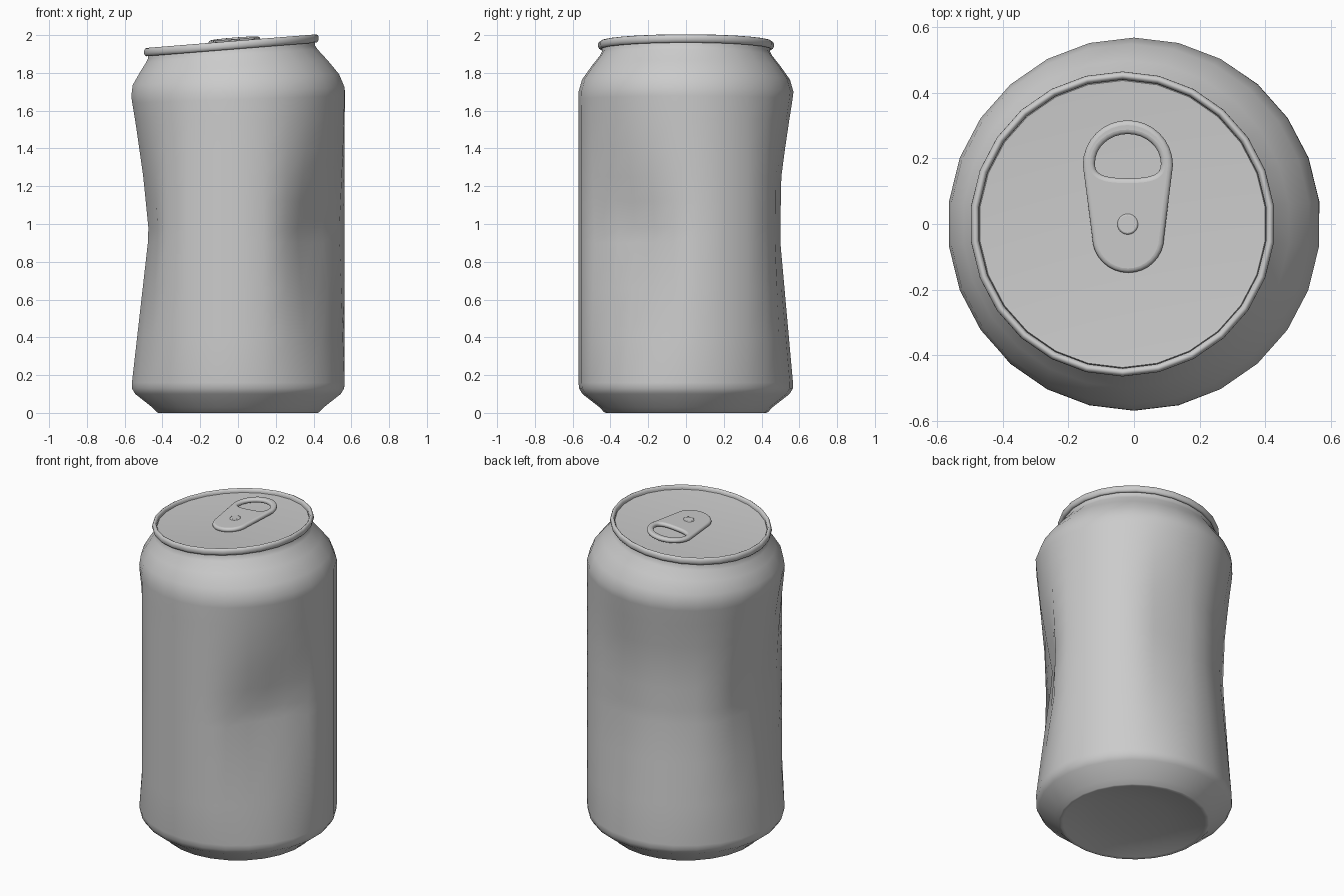
import bpy, bmesh
from math import sin, cos, pi, radians, degrees, atan
from mathutils import Matrix

if "Cube" in bpy.data.objects:
    bpy.data.objects.remove(bpy.data.objects["Cube"])

SIDES = 26
SLOPE = 0.08      # tilt of the crushed top
SHIFT = -0.035    # sideways slip of the top

# Dents: centre angle, full half-width, outer half-width, depth, height profile
DENTS = [
    (103, 28, 54, 0.071, [(0.13, 0), (0.92, 1), (1.27, 0.9), (1.7, 0)]),
    (182, 24, 43, 0.091, [(0.13, 0), (0.9, 0.97), (0.98, 1), (1.25, 0.7), (1.7, 0)]),
    (-34, 13, 35, 0.095, [(0.13, 0), (0.9, 0.95), (0.98, 1), (1.4, 0.3), (1.7, 0)]),
]


def clamp(v):
    return max(0.0, min(1.0, v))


def lerp_table(table, z):
    for (z0, v0), (z1, v1) in zip(table, table[1:]):
        if z0 <= z <= z1:
            return v0 + (v1 - v0) * (z - z0) / (z1 - z0)
    return 0.0


def dent(angle, z):
    total = 0.0
    for centre, inner, outer, depth, heights in DENTS:
        d = abs((degrees(angle) - centre + 180) % 360 - 180)
        t = clamp((outer - d) / (outer - inner))
        total += depth * t * t * (3 - 2 * t) * lerp_table(heights, z)
    return total


def crushed(r, angle, z):
    """Point of the can after denting and tilting the top."""
    r -= dent(angle, z) if r > 0.5 else 0
    x, y = r * cos(angle), r * sin(angle)
    tilt = SLOPE * clamp((z - 1.5) / 0.4)
    return x + SHIFT * clamp((z - 1.7) / 0.2), y, z + tilt * x


def smooth(ob, angle=40):
    bpy.ops.object.select_all(action='DESELECT')
    ob.select_set(True)
    bpy.context.view_layer.objects.active = ob
    bpy.ops.object.shade_smooth_by_angle(angle=radians(angle))


def revolve(name, profile, angle):
    bm = bmesh.new()
    rings = []
    for r, z in profile:
        if r == 0:
            rings.append([bm.verts.new(crushed(0, 0, z))] * SIDES)
        else:
            rings.append([bm.verts.new(crushed(r, pi / 2 + 2 * pi * k / SIDES, z))
                          for k in range(SIDES)])
    for a, b in zip(rings, rings[1:]):
        for k in range(SIDES):
            n = (k + 1) % SIDES
            bm.faces.new(list(dict.fromkeys([a[k], a[n], b[n], b[k]])))
    bmesh.ops.recalc_face_normals(bm, faces=bm.faces)
    mesh = bpy.data.meshes.new(name)
    bm.to_mesh(mesh)
    bm.free()
    ob = bpy.data.objects.new(name, mesh)
    bpy.context.collection.objects.link(ob)
    smooth(ob, angle)
    return ob


def loop(cy_top, w_top, h_top, cy_low, w_low, h_low, power=1.0, n=16):
    """Closed outline: elliptical arc above, (super)elliptical arc below."""
    pts = [(w_top * cos(pi * i / n), cy_top + h_top * sin(pi * i / n)) for i in range(n + 1)]
    for i in range(n + 1):
        c, s = -cos(pi * i / n), sin(pi * i / n)
        sign = 1 if c > 0 else -1
        pts.append((w_low * sign * abs(c) ** power, cy_low - h_low * abs(s) ** power))
    # drop coincident neighbours
    return [p for i, p in enumerate(pts)
            if abs(p[0] - pts[i - 1][0]) + abs(p[1] - pts[i - 1][1]) > 1e-4]


# Body with shallow domed base, dented wall and shoulder
revolve("can_body", [
    (0, 0.05), (0.2, 0.043), (0.33, 0.025), (0.41, 0.004), (0.425, 0), (0.434, 0.004),
    (0.458, 0.03), (0.548, 0.10), (0.566, 0.13), (0.569, 0.16), (0.569, 0.4), (0.569, 0.66),
    (0.569, 0.9), (0.569, 0.98), (0.569, 1.12), (0.569, 1.25), (0.569, 1.4), (0.569, 1.55),
    (0.57, 1.66), (0.569, 1.7), (0.55, 1.765), (0.50, 1.835), (0.457, 1.89),
    (0.446, 1.91), (0.443, 1.94)], 60)

# Lid with rolled rim
rim = [(0.453 + 0.013 * cos(a), 1.946 + 0.022 * sin(a))
       for a in (radians(d) for d in range(-120, 196, 35))]
revolve("lid", rim + [(0.438, 1.945), (0.43, 1.944), (0, 1.944)], 60)

# Pull tab: flat plate with a finger hole
lid_frame = Matrix.Rotation(-atan(SLOPE), 4, 'Y')
BEVEL = 0.014
curve = bpy.data.curves.new("pull_tab", 'CURVE')
curve.dimensions = '2D'
curve.fill_mode = 'BOTH'
curve.bevel_depth = BEVEL
curve.bevel_resolution = 3
curve.offset = -BEVEL
for pts in (loop(0.18, 0.138, 0.137, -0.04, 0.11, 0.109),
            loop(0.185, 0.101, 0.09, 0.185, 0.101, 0.045, 0.7)):
    spline = curve.splines.new('POLY')
    spline.points.add(len(pts) - 1)
    for p, (x, y) in zip(spline.points, pts):
        p.co = (x, y, 0, 1)
    spline.use_cyclic_u = True
tab = bpy.data.objects.new("pull_tab", curve)
bpy.context.collection.objects.link(tab)
tab.matrix_world = (Matrix.Translation((-0.018, 0, 1.96)) @ lid_frame
                    @ Matrix.Rotation(radians(2.5), 4, 'X'))
bpy.ops.object.select_all(action='DESELECT')
tab.select_set(True)
bpy.context.view_layer.objects.active = tab
bpy.ops.object.convert(target='MESH')
smooth(bpy.context.object, 60)

# Rivet
bpy.ops.mesh.primitive_cylinder_add(vertices=24, radius=0.032, depth=0.04)
rivet = bpy.context.object
rivet.name = "rivet"
rivet.matrix_world = Matrix.Translation((-0.018, 0, 1.958)) @ lid_frame
bevel = rivet.modifiers.new("round", 'BEVEL')
bevel.width = 0.005
bevel.segments = 2
smooth(rivet)
